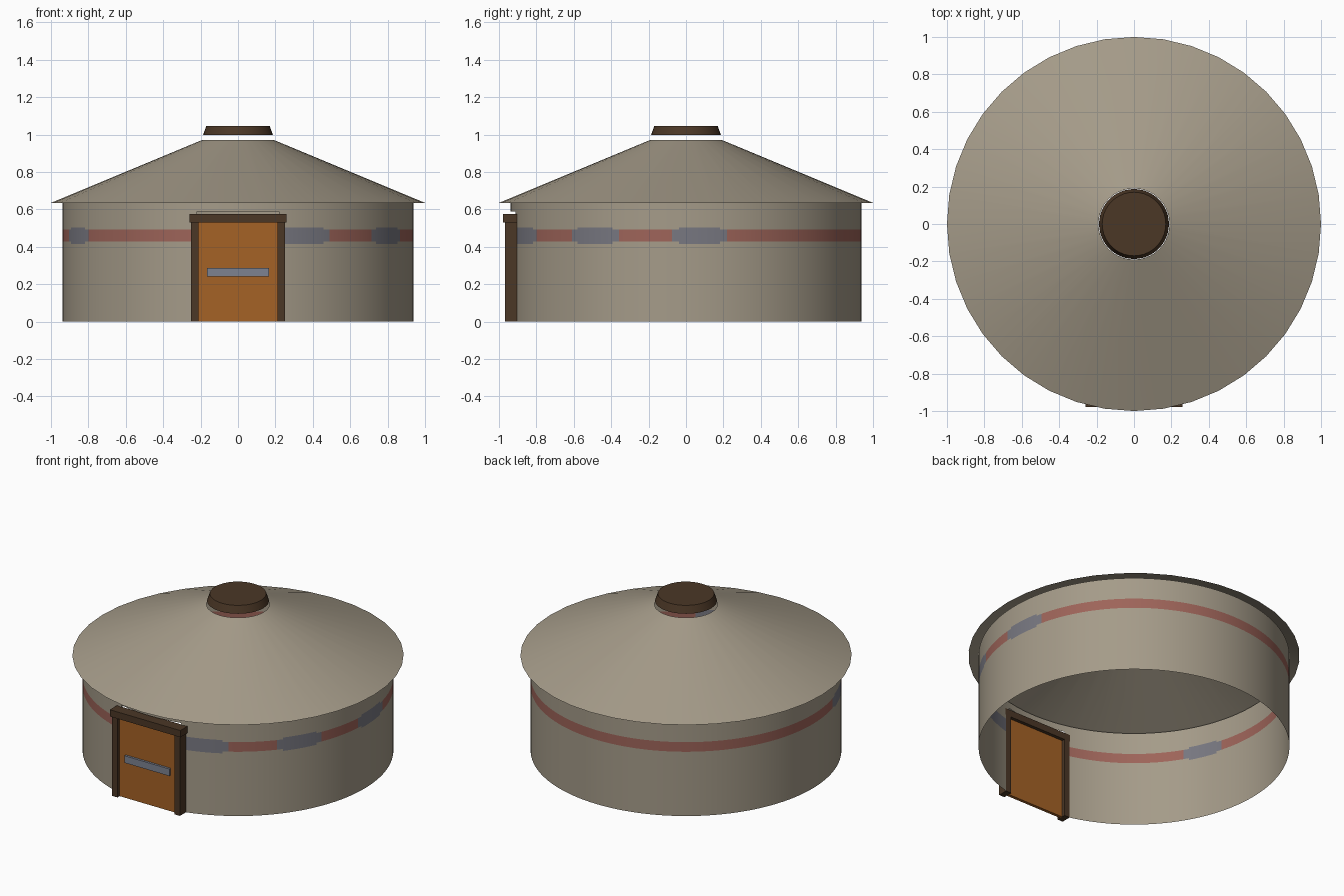
import bpy, bmesh, math

cube = bpy.data.objects.get("Cube")
if cube:
    bpy.data.objects.remove(cube, do_unlink=True)


def material(name, r, g, b):
    m = bpy.data.materials.new(name)
    m.use_nodes = True
    m.diffuse_color = (r, g, b, 1)
    m.node_tree.nodes["Principled BSDF"].inputs["Base Color"].default_value = (r, g, b, 1)
    return m


felt = material("felt", .375, .328, .25)
red = material("faded_red", .34, .127, .10)
blue = material("faded_blue", .188, .188, .22)
orange = material("orange_wood", .376, .122, .019)
brown = material("dark_wood", .07, .038, .019)
steel = material("blue_grey", .205, .223, .283)


def finish(name, bm, mats, smooth=False):
    mesh = bpy.data.meshes.new(name)
    bm.to_mesh(mesh)
    bm.free()
    obj = bpy.data.objects.new(name, mesh)
    bpy.context.collection.objects.link(obj)
    for m in mats:
        mesh.materials.append(m)
    if smooth:
        bpy.ops.object.select_all(action='DESELECT')
        bpy.context.view_layer.objects.active = obj
        obj.select_set(True)
        bpy.ops.object.shade_smooth_by_angle(angle=math.radians(30))
    return obj


def box(name, x, y, z, mat):
    """Box from three (low, high) ranges."""
    bm = bmesh.new()
    bmesh.ops.create_cube(bm, size=1)
    for v in bm.verts:
        for i, (lo, hi) in enumerate((x, y, z)):
            v.co[i] = hi if v.co[i] > 0 else lo
    return finish(name, bm, [mat])


def lathe(name, profile, steps, mats, face_rule=None):
    """Surface of revolution; angle 0 is the front, growing toward +x.
    face_rule(degrees, row) gives a material index, or None for a hole."""
    bm = bmesh.new()
    rings = []
    for r, z in profile:
        angles = [math.tau * i / steps for i in range(steps)]
        rings.append([bm.verts.new((r * math.sin(a), -r * math.cos(a), z)) for a in angles])
    for row in range(len(profile) - 1):
        low, high = rings[row], rings[row + 1]
        for i in range(steps):
            j = (i + 1) % steps
            index = face_rule((i + .5) * 360 / steps, row) if face_rule else 0
            if index is not None:
                f = bm.faces.new((low[i], low[j], high[j], high[i]))
                f.material_index = index
    return bm, rings


# Felt wall with a doorway and a band of alternating colours
BLUE_SPANS = [(0, 32), (49, 67.5), (85.5, 104), (285, 302)]


def wall_rule(angle, row):
    if min(angle, 360 - angle) < 13.5 and row < 5:
        return None
    if row not in (1, 2, 3):
        return 0
    for start, end in BLUE_SPANS:
        inset = 0 if row == 2 else 2.25
        if start + inset < angle < end - inset:
            return 2
    return 1 if row == 2 else 0


WALL_R = .938
heights = (0, .415, .428, .492, .504, .59, .635)
bm, _ = lathe("wall", [(WALL_R, z) for z in heights], 160, [], wall_rule)
finish("wall", bm, [felt, red, blue], smooth=True)

# Conical roof, open at the smoke hole
bm, _ = lathe("roof", [(1, .635), (.19, .972)], 40, [])
finish("roof", bm, [felt], smooth=True)

# Crown cap floating above the smoke hole
bm, rings = lathe("crown", [(.187, .997), (.170, 1.045)], 40, [])
bm.faces.new(rings[0][::-1])
bm.faces.new(rings[1])
finish("crown_cap", bm, [brown], smooth=True)

# Door, frame and push plate
box("door", (-.21, .21), (-.945, -.925), (0, .53), orange)
for side, name in ((-1, "right_door_post"), (1, "left_door_post")):
    box(name, sorted((side * .21, side * .25)), (-.968, -.903), (0, .53), brown)
box("door_lintel", (-.26, .26), (-.978, -.903), (.53, .575), brown)
box("door_plate", (-.166, .166), (-.96, -.945), (.24, .287), steel)
